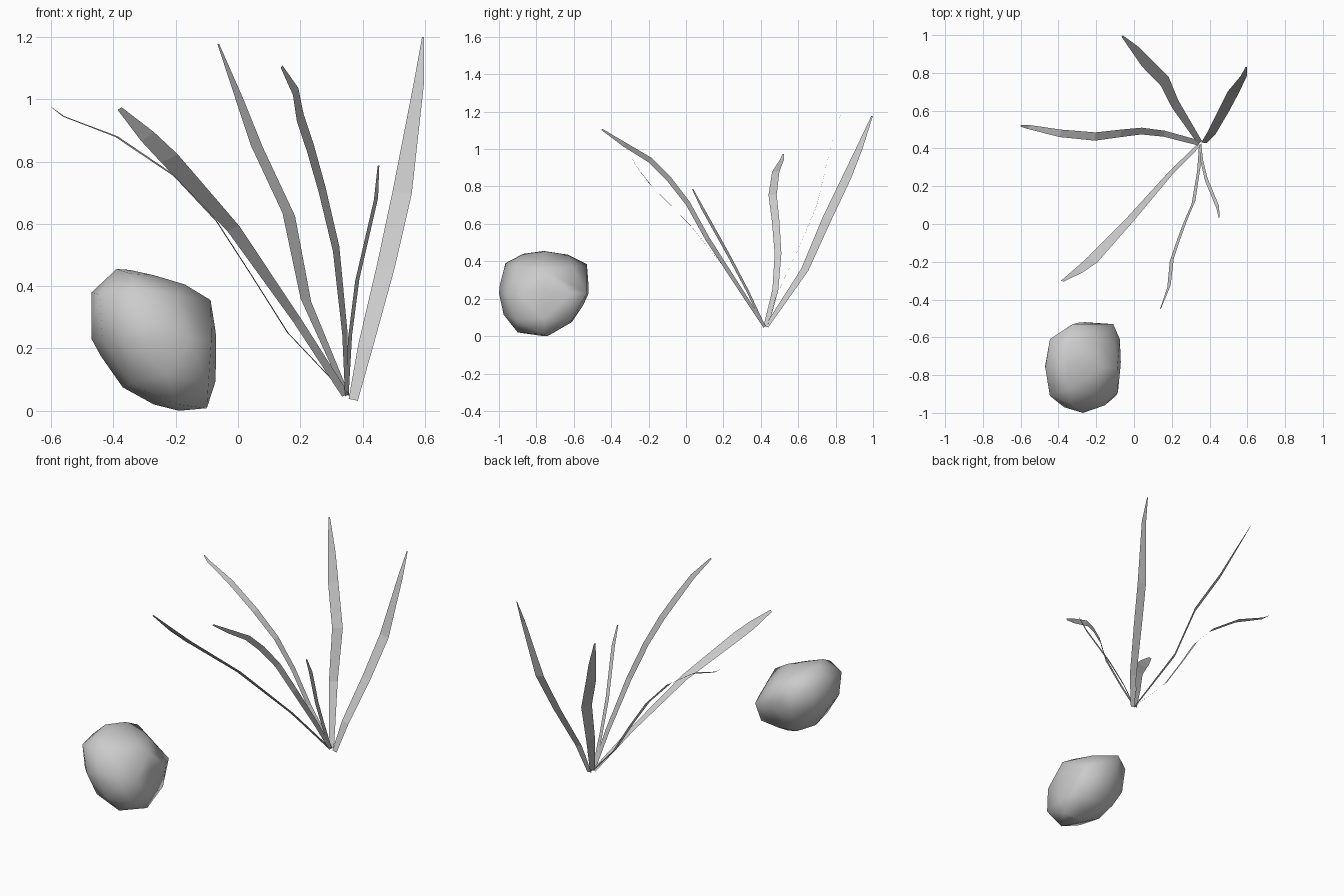
import bpy, bmesh
from mathutils import Vector


def finish(bm, name, smooth=False):
    me = bpy.data.meshes.new(name)
    bm.to_mesh(me)
    bm.free()
    for p in me.polygons:
        p.use_smooth = smooth
    ob = bpy.data.objects.new(name, me)
    bpy.context.collection.objects.link(ob)
    return ob


def blade(name, hint, rows):
    """Flat ribbon along centre points; each row is x, y, z, half width."""
    pts = [Vector(r[:3]) for r in rows]
    bm = bmesh.new()
    prev = None
    for i, r in enumerate(rows):
        t = (pts[min(i + 1, len(pts) - 1)] - pts[max(i - 1, 0)]).normalized()
        h = Vector(hint)
        side = (h - t * h.dot(t)).normalized() * r[3]
        pair = [bm.verts.new(pts[i] - side), bm.verts.new(pts[i] + side)]
        if prev:
            bm.faces.new((prev[0], prev[1], pair[1], pair[0]))
        prev = pair
    return finish(bm, name)


# grass blades fanning out of one root
blade("grass_blade_right", (1, 0, 0), [
    (.37, .43, .035, .015), (.41, .48, .21, .024), (.475, .6, .465, .029),
    (.527, .7, .70, .031), (.582, .785, 1.06, .016), (.594, .832, 1.2, .003)])
blade("grass_blade_back", (.7, 1, 0), [
    (.35, .43, .05, .014), (.218, .635, .355, .026), (.163, .755, .63, .032),
    (.06, .86, .85, .031), (.005, .925, 1.0, .022), (-.063, .995, 1.177, .005)])
blade("grass_blade_left", (0, 1, .15), [
    (.34, .43, .06, .014), (.16, .478, .25, .016), (.04, .492, .44, .018),
    (-.07, .48, .61, .02), (-.205, .463, .755, .022), (-.39, .48, .88, .02),
    (-.56, .514, .945, .011), (-.6, .52, .975, .004)])
blade("grass_blade_front_left", (1, 0, 0), [
    (.345, .42, .05, .012), (.19, .265, .29, .014), (-.015, .03, .585, .022),
    (-.22, -.19, .81, .032), (-.29, -.245, .88, .027), (-.38, -.303, .97, .008)])
blade("grass_blade_front", (.6, .5, .6), [
    (.35, .42, .05, .01), (.343, .29, .25, .013), (.315, .115, .52, .016),
    (.27, .01, .71, .017), (.232, -.095, .845, .018), (.2, -.19, .94, .018),
    (.185, -.33, 1.025, .015), (.14, -.45, 1.105, .005)])
blade("grass_blade_short", (.6, .5, .4), [
    (.35, .42, .05, .008), (.36, .33, .24, .009), (.383, .235, .42, .01),
    (.443, .09, .68, .01), (.451, .035, .787, .004)])

# rock: hull around its front, side and plan outlines
cx, cy, cz = -.27, -.76, .235
front = [(-.47, .385), (-.39, .46), (-.27, .44), (-.17, .41), (-.088, .36),
         (-.072, .26), (-.072, .1), (-.1, .013), (-.19, .005), (-.27, .025),
         (-.37, .08), (-.44, .18), (-.47, .28)]
side = [(-.995, .28), (-.965, .395), (-.87, .445), (-.75, .457), (-.63, .44),
        (-.53, .39), (-.522, .29), (-.55, .17), (-.61, .08), (-.74, .005),
        (-.9, .025), (-.975, .12)]
plan = [(-.47, -.75), (-.445, -.64), (-.355, -.55), (-.26, -.52), (-.11, -.53),
        (-.075, -.61), (-.07, -.73), (-.085, -.89), (-.155, -.96), (-.27, -1.0),
        (-.37, -.97), (-.435, -.9)]


def lean(z):
    return -.35 * (z - cz)


pts = [(x, cy, z) for x, z in front]
pts += [(cx + lean(z), y, z) for y, z in side]
pts += [(x, y, cz) for x, y in plan]
for sx in (-1, 1):
    for sy in (-1, 1):
        for sz in (-1, 1):
            z = cz + sz * .143
            pts.append((cx + sx * .125 + lean(z), cy + sy * .15, z))
bm = bmesh.new()
for p in pts:
    bm.verts.new(p)
bmesh.ops.convex_hull(bm, input=bm.verts[:])
bmesh.ops.delete(bm, geom=[v for v in bm.verts if not v.link_faces], context='VERTS')
bmesh.ops.translate(bm, vec=(0, 0, -min(v.co.z for v in bm.verts)), verts=bm.verts)
bmesh.ops.recalc_face_normals(bm, faces=bm.faces)
finish(bm, "rock", smooth=True)
